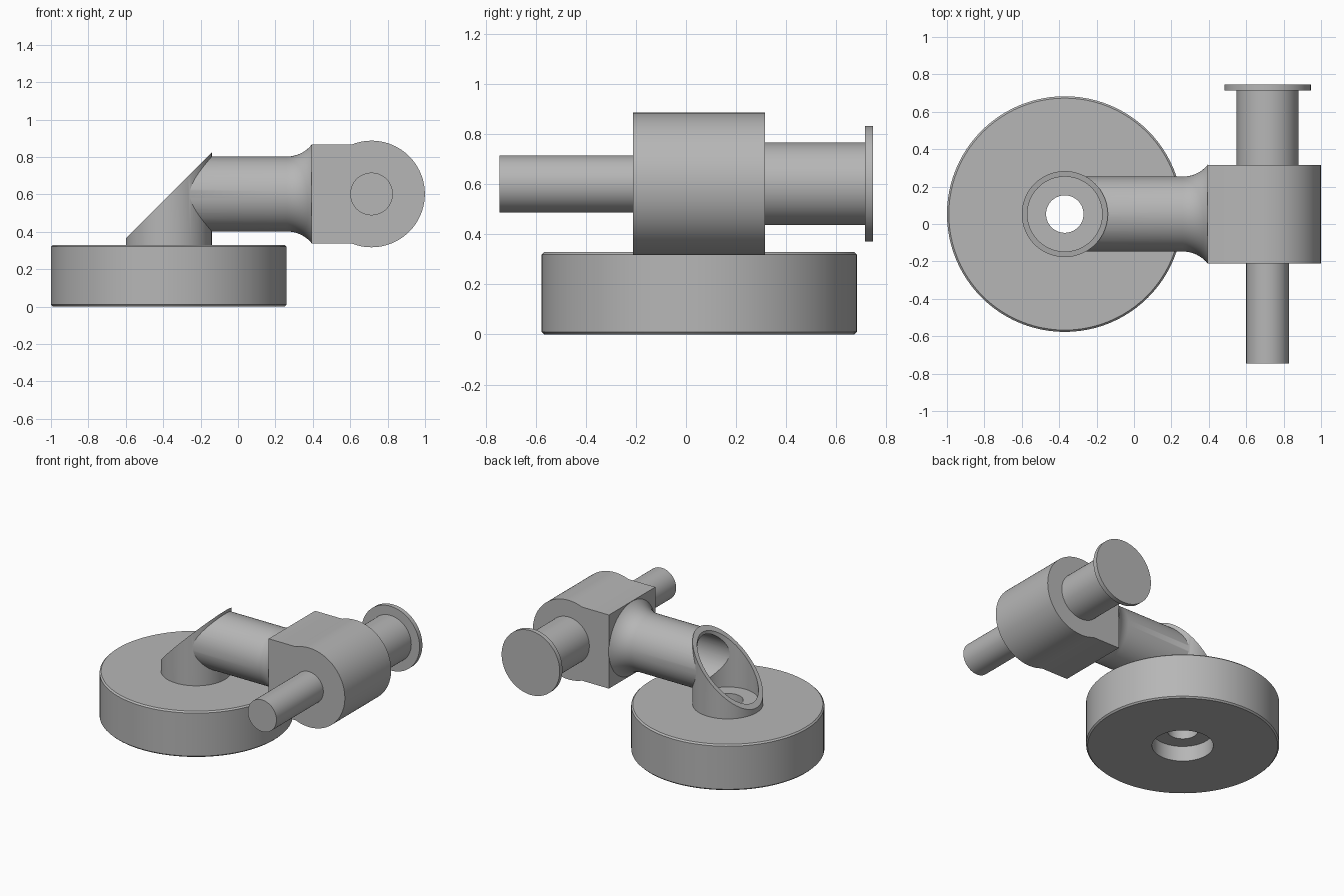
import bpy, bmesh, math
from mathutils import Vector, Matrix

if "Cube" in bpy.data.objects:
    bpy.data.objects.remove(bpy.data.objects["Cube"], do_unlink=True)

grey = bpy.data.materials.new("plain_grey")
grey.use_nodes = True
GREY = (0.47, 0.47, 0.47, 1)
grey.diffuse_color = GREY
grey.node_tree.nodes["Principled BSDF"].inputs["Base Color"].default_value = GREY

CY = 0.053                 # centre line of base, pipe and clamp
BASE_X = -0.37
PIN_X, AXIS_Z = 0.714, 0.602


def finish(name, bm):
    bmesh.ops.remove_doubles(bm, verts=bm.verts, dist=1e-5)
    bmesh.ops.recalc_face_normals(bm, faces=bm.faces)
    mesh = bpy.data.meshes.new(name)
    bm.to_mesh(mesh)
    bm.free()
    mesh.materials.append(grey)
    ob = bpy.data.objects.new(name, mesh)
    bpy.context.collection.objects.link(ob)
    return ob


def lathe(name, profile, origin, axis=(0, 0, 1), closed=False, steps=96):
    """Spin (radius, height) points around an axis through origin."""
    bm = bmesh.new()
    vs = [bm.verts.new((r, 0, h)) for r, h in profile]
    pairs = list(zip(vs, vs[1:])) + ([(vs[-1], vs[0])] if closed else [])
    edges = [bm.edges.new(p) for p in pairs]
    bmesh.ops.spin(bm, geom=vs + edges, cent=(0, 0, 0), axis=(0, 0, 1),
                   angle=math.tau, steps=steps)
    turn = Vector(axis).to_track_quat('Z', 'Y').to_matrix().to_4x4()
    bm.transform(Matrix.Translation(origin) @ turn)
    return finish(name, bm)


def rod(name, r, a, b, origin, axis=(0, 0, 1)):
    return lathe(name, [(0, a), (r, a), (r, b), (0, b)], origin, axis)


def box(name, centre, size, tilt=0):
    bm = bmesh.new()
    m = (Matrix.Translation(centre) @ Matrix.Rotation(tilt, 4, 'Y')
         @ Matrix.Diagonal((*size, 1)))
    bmesh.ops.create_cube(bm, size=1, matrix=m)
    return finish(name, bm)


def combine(ob, other, op):
    mod = ob.modifiers.new(op.lower(), 'BOOLEAN')
    mod.operation, mod.object, mod.solver = op, other, 'EXACT'
    bpy.context.view_layer.objects.active = ob
    bpy.ops.object.modifier_apply(modifier=mod.name)
    bpy.data.objects.remove(other, do_unlink=True)


X, Y = (1, 0, 0), (0, 1, 0)
base_at = (BASE_X, CY, 0)
pipe_at = (0, CY, AXIS_Z)
pin_at = (PIN_X, 0, AXIS_Z)

# Round base with softened rims, a recess underneath and a centre hole
base = lathe("round_base",
             [(0.2, 0), (0.62, 0), (0.63, 0.01), (0.63, 0.32), (0.62, 0.33),
              (0.1, 0.33), (0.1, 0.11), (0.2, 0.11)], base_at, closed=True)

# Upright tube joined to a horizontal pipe that flares towards the clamp
elbow = rod("elbow_pipe", 0.23, 0.33, 0.95, base_at)
R, sweep = 0.173, 0.895
flare = [(0.2 + R * (1 - math.cos(sweep * i / 10)),
          0.26 + R * math.sin(sweep * i / 10)) for i in range(11)]
pipe = lathe("pipe", [(0, BASE_X), (0.2, BASE_X)] + flare + [(0, flare[-1][1])],
             pipe_at, X)
combine(elbow, pipe, 'UNION')

# Slanted opening, then the bores
s = math.sqrt(0.5)
slant = box("slant_cutter", (BASE_X - s, CY, 0.595 + s), (2, 2, 2), math.pi / 4)
combine(elbow, slant, 'DIFFERENCE')
combine(elbow, rod("upright_bore", 0.2, 0.36, 1.2, base_at), 'DIFFERENCE')
combine(elbow, rod("pipe_bore", 0.17, BASE_X, 0.35, pipe_at, X), 'DIFFERENCE')
combine(elbow, rod("drain_bore", 0.1, 0.2, 0.5, base_at), 'DIFFERENCE')

# Clamp: square block flush with a cross cylinder
clamp = rod("clamp_head", 0.285, -0.212, 0.315, pin_at, Y)
x0 = 0.393
block = box("block", ((x0 + PIN_X) / 2, (0.315 - 0.212) / 2, AXIS_Z),
            (PIN_X - x0, 0.527, 0.53))
combine(clamp, block, 'UNION')

# Cross pin: thin rod in front, thick sleeve and flange behind
front_pin = rod("front_pin", 0.114, -0.745, -0.2, pin_at, Y)
rear_pin = lathe("rear_flanged_pin",
                 [(0, 0.3), (0.165, 0.3), (0.165, 0.715), (0.231, 0.715),
                  (0.231, 0.747), (0, 0.747)], pin_at, Y)

# Smooth round faces, crisp edges
bpy.ops.object.select_all(action='DESELECT')
for ob in (base, elbow, clamp, front_pin, rear_pin):
    ob.select_set(True)
    bpy.context.view_layer.objects.active = ob
bpy.ops.object.shade_smooth_by_angle(angle=math.radians(30))
